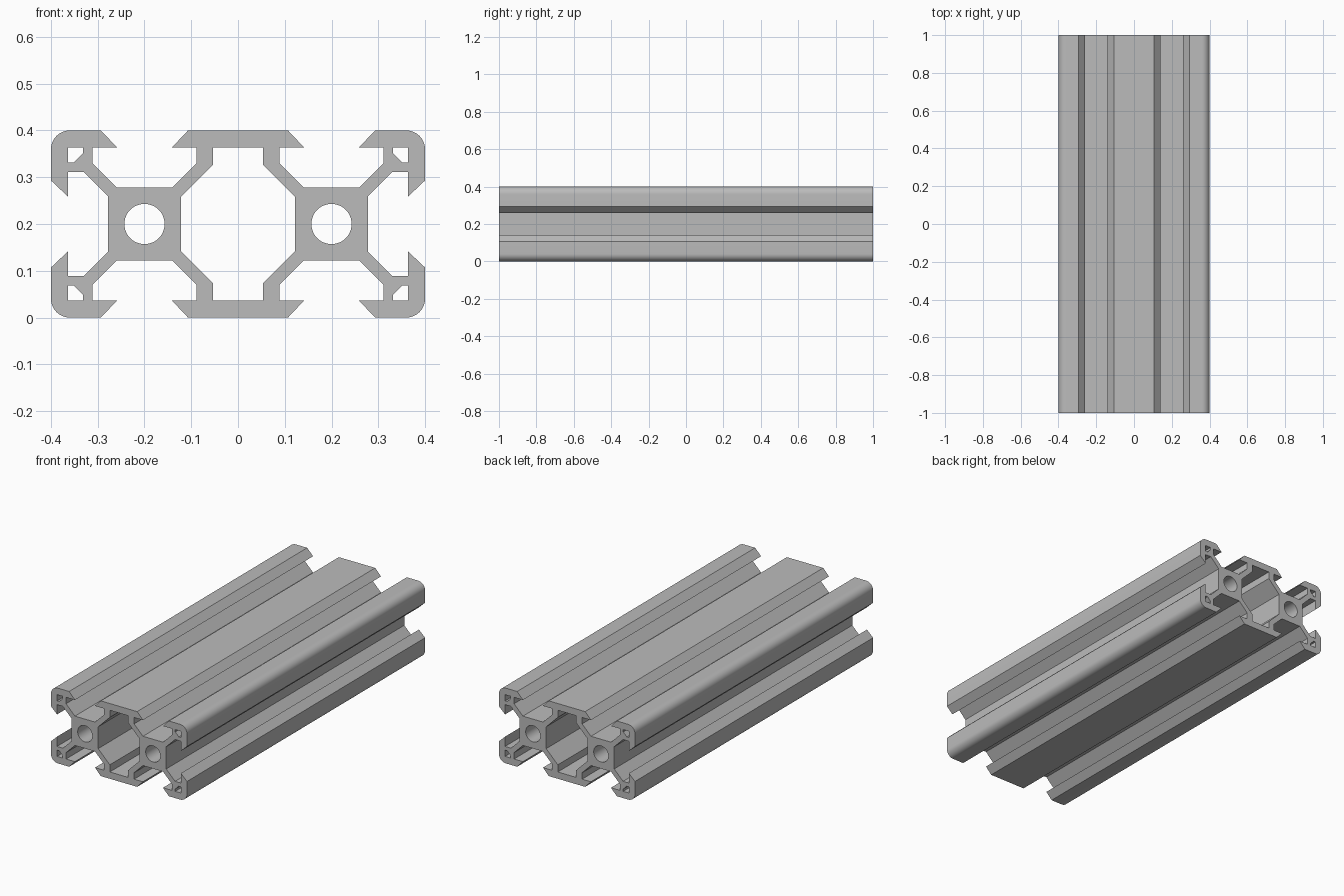
import bpy, bmesh, math
from mathutils import Vector

cube = bpy.data.objects.get("Cube")
if cube:
    bpy.data.objects.remove(cube, do_unlink=True)

LENGTH, CORE_X, CORE_Z = 2.0, 0.2, 0.2
CORNER_R, BORE_R = 0.04, 0.043

aluminium = bpy.data.materials.new("aluminium grey")
colour = (0.5, 0.5, 0.5, 1)
aluminium.use_nodes = True
aluminium.diffuse_color = colour
aluminium.node_tree.nodes["Principled BSDF"].inputs["Base Color"].default_value = colour


def arc(cx, cz, radius, start, end, steps):
    angles = [math.radians(start + (end - start) * i / steps) for i in range(steps + 1)]
    return [(cx + radius * math.cos(a), cz + radius * math.sin(a)) for a in angles]


def flip_x(points):
    return [(-x, z) for x, z in reversed(points)]


def flip_z(points):
    return [(x, -z) for x, z in reversed(points)]


def mirrored_loop(quarter):
    """Closed loop from a quarter running from the x axis to the z axis."""
    half = quarter + flip_x(quarter)
    return half + flip_z(half)


def from_core(points):
    return [(x + CORE_X, z) for x, z in points]


# One side of a slot, measured from the core centre: core, arm, lip
slot = [(0.059, 0.078), (0.111, 0.130), (0.111, 0.164), (0.059, 0.164), (0.093, 0.2)]
side_slot = [(z, x) for x, z in slot]
corner = arc(0.2 - CORNER_R, 0.2 - CORNER_R, CORNER_R, 0, 90, 10)

# Outer outline, cavity between the cores, bores and corner hollows
outline = mirrored_loop(from_core(side_slot + corner + slot[::-1] + flip_x(slot)[::-1][:]))
cavity = mirrored_loop([(0.122, 0.058), (0.054, 0.126), (0.054, 0.164)])
bore = from_core(arc(0, 0, BORE_R, 0, 360, 48)[:-1])
hollow = from_core([(0.164, 0.164), (0.131, 0.164), (0.131, 0.152),
                    (0.152, 0.131), (0.164, 0.131)])
loops = [outline, cavity, bore, flip_x(bore)]
for shape in (hollow, flip_x(hollow)):
    loops += [shape, flip_z(shape)]

# Fill the cross-section and extrude it along the length
bm = bmesh.new()
edges = []
for loop in loops:
    verts = [bm.verts.new((x, -LENGTH / 2, z + CORE_Z)) for x, z in loop]
    edges += [bm.edges.new((v, verts[i - 1])) for i, v in enumerate(verts)]
bmesh.ops.triangle_fill(bm, use_beauty=True, edges=edges, normal=Vector((0, -1, 0)))
extruded = bmesh.ops.extrude_face_region(bm, geom=bm.faces[:], use_keep_orig=True)
bmesh.ops.translate(bm, vec=(0, LENGTH, 0),
                    verts=[g for g in extruded["geom"] if isinstance(g, bmesh.types.BMVert)])
bmesh.ops.recalc_face_normals(bm, faces=bm.faces[:])

mesh = bpy.data.meshes.new("slotted_rail")
bm.to_mesh(mesh)
bm.free()
mesh.materials.append(aluminium)
rail = bpy.data.objects.new("slotted_rail", mesh)
bpy.context.collection.objects.link(rail)

# Round the corners and bores smoothly, keep the lips crisp
bpy.context.view_layer.objects.active = rail
rail.select_set(True)
bpy.ops.object.shade_smooth_by_angle(angle=math.radians(30))
